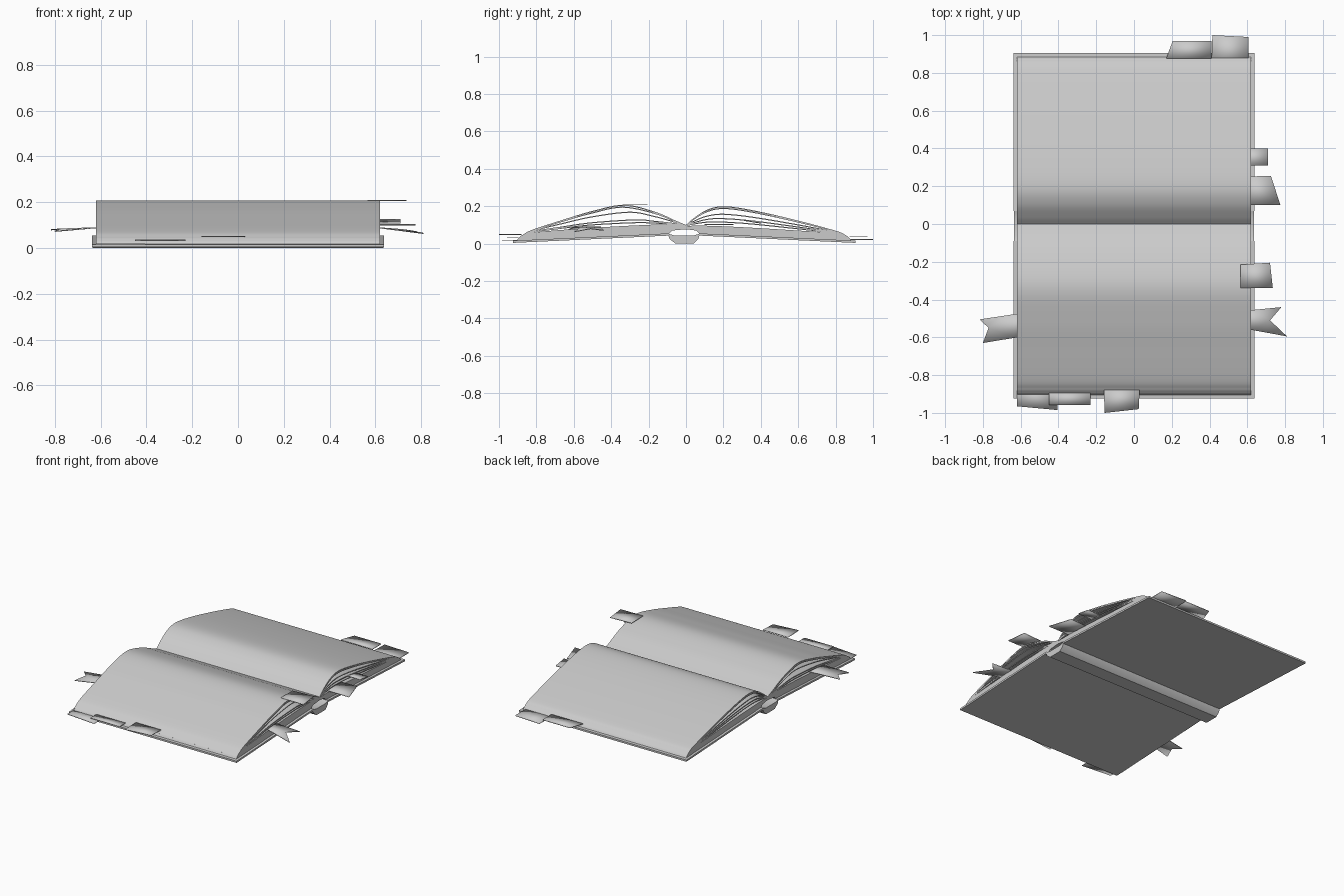
import bpy, bmesh
from mathutils import Vector


def finish(name, bm):
    bmesh.ops.recalc_face_normals(bm, faces=bm.faces)
    me = bpy.data.meshes.new(name)
    bm.to_mesh(me)
    bm.free()
    ob = bpy.data.objects.new(name, me)
    bpy.context.collection.objects.link(ob)
    return ob


def prism(name, pts, hx):
    """Extrude a closed (y, z) outline along x."""
    bm = bmesh.new()
    face = bm.faces.new([bm.verts.new((-hx, y, z)) for y, z in pts])
    r = bmesh.ops.extrude_face_region(bm, geom=[face])
    bmesh.ops.translate(bm, vec=(2 * hx, 0, 0),
                        verts=[v for v in r["geom"] if isinstance(v, bmesh.types.BMVert)])
    return finish(name, bm)


def smooth(pts, n=6):
    """Catmull-Rom curve through the given points."""
    p = [Vector(q) for q in pts]
    p = [2 * p[0] - p[1]] + p + [2 * p[-1] - p[-2]]
    out = []
    for i in range(1, len(p) - 2):
        a, b, c, d = p[i - 1:i + 3]
        for k in range(n):
            t = k / n
            out.append(0.5 * (2 * b + (c - a) * t + (2 * a - 5 * b + 4 * c - d) * t ** 2
                              + (3 * b - a - 3 * c + d) * t ** 3))
    return [tuple(q) for q in out] + [tuple(p[-2])]


def sheet(name, pts, t=0.006):
    top = smooth(pts)
    return prism(name, top + [(y, z - t) for y, z in reversed(top)], 0.62)


def tab(name, polys, t=0.005):
    """Thin paper tab made of one or more (x, y, z) polygons."""
    bm = bmesh.new()
    for poly in polys:
        bm.faces.new([bm.verts.new(p) for p in poly])
    bmesh.ops.remove_doubles(bm, verts=bm.verts, dist=1e-5)
    ob = finish(name, bm)
    m = ob.modifiers.new("thickness", 'SOLIDIFY')
    m.thickness = t
    m.offset = 0
    return ob


def flat(name, pts, z):
    return tab(name, [[(x, y, z) for x, y in pts]])


# covers
prism("front_cover", [(-0.925, 0.004), (-0.09, 0.043), (-0.09, 0.055), (-0.925, 0.016)], 0.637)
prism("back_cover", [(0.905, 0.004), (0.07, 0.043), (0.07, 0.055), (0.905, 0.016)], 0.637)

# spine
prism("spine", [(-0.097, 0.053), (-0.088, 0.025), (-0.055, 0.0), (0.04, 0.0), (0.066, 0.025),
                (0.075, 0.053), (0.062, 0.05), (0.04, 0.043), (-0.06, 0.043), (-0.085, 0.05)], 0.636)

# page blocks
prism("left_page_block", smooth([(0, 0.095), (-0.1, 0.103), (-0.3, 0.096), (-0.6, 0.078),
      (-0.83, 0.058), (-0.885, 0.038), (-0.905, 0.016)])
      + [(-0.09, 0.054), (-0.075, 0.07), (0, 0.077)], 0.62)
prism("right_page_block", smooth([(0, 0.095), (0.1, 0.096), (0.3, 0.088), (0.6, 0.07),
      (0.81, 0.055), (0.865, 0.036), (0.885, 0.016)])
      + [(0.07, 0.054), (0.055, 0.07), (0, 0.077)], 0.62)

# loose curved sheets: (peak y, peak height)
for i, (py, h) in enumerate([(-0.33, 0.208), (-0.34, 0.198), (-0.3, 0.171), (-0.27, 0.13), (-0.27, 0.115)]):
    f = (h - 0.095) / 0.113
    sheet(f"left_sheet_{i}", [(0, 0.1), (-0.055, 0.103 + 0.02 * f), (-0.17, 0.1 + 0.072 * f), (py, h),
          (-0.5, 0.088 + 0.087 * f), (-0.66, 0.077 + 0.05 * f), (-0.82, 0.063 + 0.012 * f),
          (-0.87, 0.049), (-0.895, 0.03)])
for i, (py, h) in enumerate([(0.2, 0.2), (0.2, 0.191), (0.2, 0.16), (0.19, 0.137), (0.2, 0.118)]):
    f = (h - 0.095) / 0.105
    sheet(f"right_sheet_{i}", [(0, 0.1), (0.04, 0.1 + 0.035 * f), (0.11, 0.1 + 0.08 * f), (py, h),
          (0.35, 0.088 + 0.092 * f), (0.58, 0.072 + 0.056 * f), (0.8, 0.057 + 0.012 * f),
          (0.85, 0.047), (0.875, 0.028)])

# sticky tabs on the far edge
flat("far_tab_a", [(0.17, 0.875), (0.41, 0.875), (0.41, 0.97), (0.205, 0.97)], 0.037)
flat("far_tab_b", [(0.41, 0.84), (0.605, 0.84), (0.605, 0.99), (0.415, 1.0)], 0.021)

# sticky tabs on the right edge
tab("right_tab_a", [[(0.56, 0.31, 0.124), (0.71, 0.31, 0.124), (0.71, 0.4, 0.11), (0.56, 0.4, 0.11)]])
flat("right_tab_b", [(0.56, 0.25), (0.725, 0.255), (0.775, 0.1), (0.56, 0.1)], 0.102)
flat("right_tab_c", [(0.565, -0.215), (0.72, -0.205), (0.735, -0.34), (0.565, -0.34)], 0.208)

# sticky tabs on the near edge
flat("near_tab_a", [(-0.62, -0.86), (-0.405, -0.86), (-0.405, -0.985), (-0.62, -0.965)], 0.018)
flat("near_tab_b", [(-0.45, -0.895), (-0.23, -0.895), (-0.23, -0.958), (-0.45, -0.958)], 0.034)
flat("near_tab_c", [(-0.16, -0.88), (0.03, -0.88), (0.025, -0.98), (-0.155, -1.0)], 0.05)

# ribbon bookmark ends with swallowtail notch
tab("ribbon_right", [
    [(0.55, -0.455, 0.088), (0.55, -0.55, 0.088), (0.63, -0.562, 0.087), (0.63, -0.455, 0.087)],
    [(0.63, -0.455, 0.087), (0.63, -0.562, 0.087), (0.72, -0.51, 0.08)],
    [(0.63, -0.455, 0.087), (0.72, -0.51, 0.08), (0.78, -0.44, 0.071)],
    [(0.63, -0.562, 0.087), (0.81, -0.595, 0.064), (0.72, -0.51, 0.08)]])
tab("ribbon_left", [
    [(-0.55, -0.465, 0.088), (-0.55, -0.59, 0.088), (-0.63, -0.602, 0.088), (-0.63, -0.477, 0.088)],
    [(-0.63, -0.477, 0.088), (-0.63, -0.602, 0.088), (-0.77, -0.55, 0.083)],
    [(-0.63, -0.477, 0.088), (-0.77, -0.55, 0.083), (-0.817, -0.505, 0.08)],
    [(-0.63, -0.602, 0.088), (-0.8, -0.63, 0.073), (-0.77, -0.55, 0.083)]])

# shade curved paper smoothly with sharp edges
for ob in bpy.context.scene.objects:
    ob.select_set(True)
    bpy.context.view_layer.objects.active = ob
bpy.ops.object.shade_smooth_by_angle()
